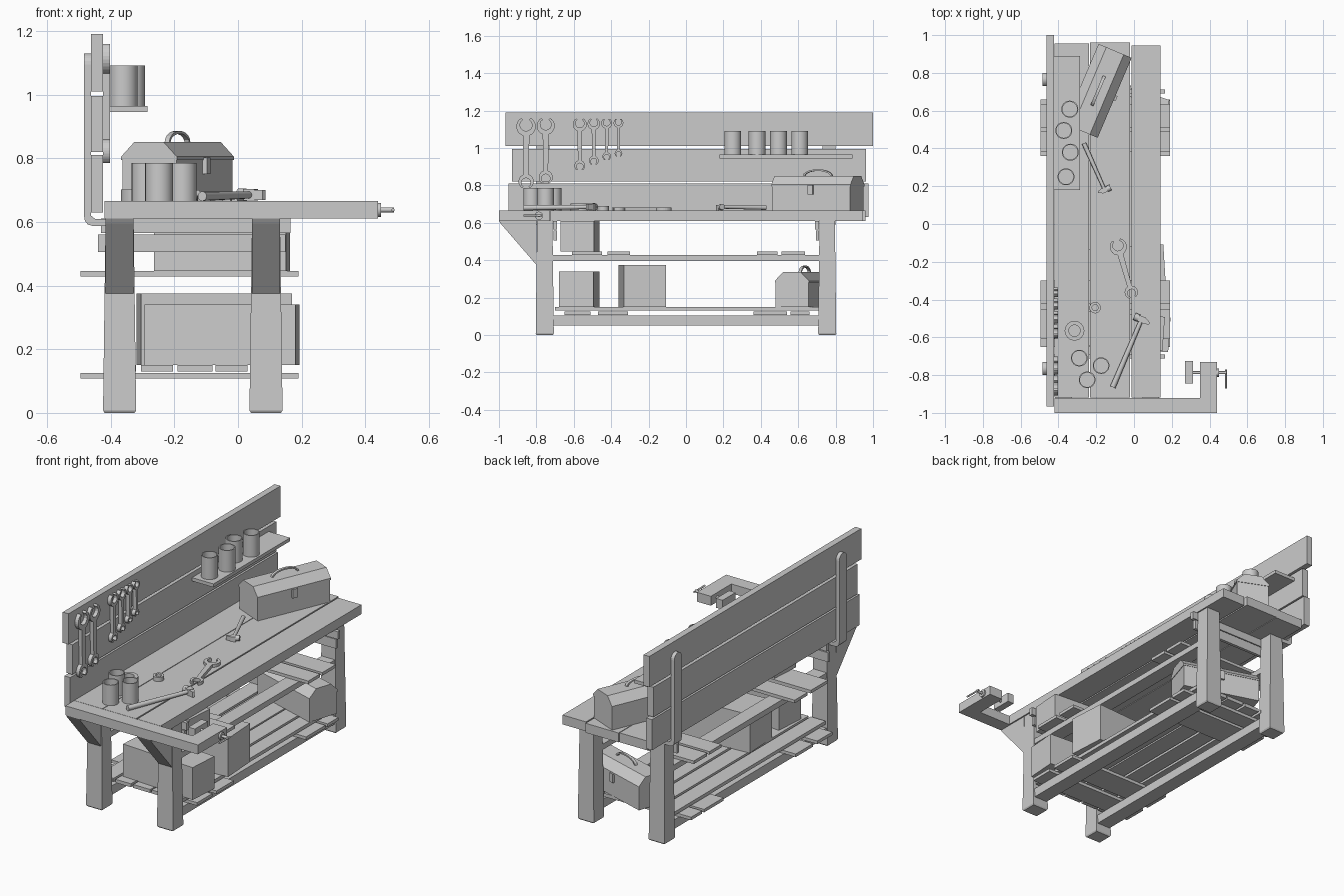
import bpy, bmesh, math
from mathutils import Matrix, Vector
from math import sin, cos, pi, radians

if "Cube" in bpy.data.objects:
    bpy.data.objects.remove(bpy.data.objects["Cube"])


def finish(name, bm, mat=None, smooth=False):
    bmesh.ops.recalc_face_normals(bm, faces=bm.faces)
    me = bpy.data.meshes.new(name)
    bm.to_mesh(me)
    bm.free()
    ob = bpy.data.objects.new(name, me)
    bpy.context.collection.objects.link(ob)
    if mat is not None:
        ob.matrix_world = mat
    if smooth:
        bpy.context.view_layer.objects.active = ob
        ob.select_set(True)
        bpy.ops.object.shade_smooth_by_angle(angle=radians(35))
        ob.select_set(False)
    return ob


def place(x, y, z, deg=0):
    return Matrix.Translation((x, y, z)) @ Matrix.Rotation(radians(deg), 4, 'Z')


def box(name, x0, x1, y0, y1, z0, z1, mat=None):
    bm = bmesh.new()
    bmesh.ops.create_cube(bm, size=1)
    for v in bm.verts:
        v.co = ((x0 + x1) / 2 + v.co.x * (x1 - x0), (y0 + y1) / 2 + v.co.y * (y1 - y0),
                (z0 + z1) / 2 + v.co.z * (z1 - z0))
    return finish(name, bm, mat)


def prism(name, pts, axis, a, b, mat=None, smooth=False):
    """Extrude a 2D outline from a to b along the given axis."""
    conv = {'x': lambda u, v, w: (w, u, v), 'y': lambda u, v, w: (u, w, v),
            'z': lambda u, v, w: (u, v, w)}[axis]
    bm = bmesh.new()
    lo = [bm.verts.new(conv(u, v, a)) for u, v in pts]
    hi = [bm.verts.new(conv(u, v, b)) for u, v in pts]
    bm.faces.new(lo)
    bm.faces.new(hi)
    for i in range(len(pts)):
        j = (i + 1) % len(pts)
        bm.faces.new((lo[i], lo[j], hi[j], hi[i]))
    return finish(name, bm, mat, smooth)


def lathe(name, prof, loc, n=24):
    """Revolve a closed (radius, z) profile around z."""
    bm = bmesh.new()
    rings = [[bm.verts.new((r * cos(2 * pi * k / n), r * sin(2 * pi * k / n), z))
              for r, z in prof] for k in range(n)]
    m = len(prof)
    for k in range(n):
        p, q = rings[k], rings[(k + 1) % n]
        for i in range(m):
            bm.faces.new((p[i], p[(i + 1) % m], q[(i + 1) % m], q[i]))
    bmesh.ops.remove_doubles(bm, verts=bm.verts, dist=1e-5)
    return finish(name, bm, Matrix.Translation(loc), True)


def rod(name, p, q, r, mat=None, r2=None):
    p, q = Vector(p), Vector(q)
    bm = bmesh.new()
    rot = Vector((0, 0, 1)).rotation_difference(q - p).to_matrix().to_4x4()
    bmesh.ops.create_cone(bm, cap_ends=True, segments=12, radius1=r, radius2=r2 or r,
                          depth=(q - p).length, matrix=Matrix.Translation((p + q) / 2) @ rot)
    return finish(name, bm, mat, True)


# Tapered legs with chamfered feet, and long rails between them
for lx in (-0.372, 0.088):
    for ly in (-0.755, 0.755):
        bm = bmesh.new()
        rings = []
        for h, z in ((0.047, 0), (0.052, 0.008), (0.044, 0.61)):
            rings.append([bm.verts.new((lx + sx * h, ly + sy * h * 0.93, z))
                          for sx, sy in ((-1, -1), (1, -1), (1, 1), (-1, 1))])
        bm.faces.new(rings[0])
        bm.faces.new(rings[2])
        for a, b in zip(rings, rings[1:]):
            for i in range(4):
                bm.faces.new((a[i], a[(i + 1) % 4], b[(i + 1) % 4], b[i]))
        finish("leg", bm)
    box("lower_rail", lx - 0.043, lx + 0.043, -0.74, 0.74, 0.052, 0.105)
    box("middle_rail", lx - 0.043, lx + 0.043, -0.74, 0.74, 0.395, 0.428)
    # Diagonal brace under the front overhang
    prism("front_brace", [(-1, 0.61), (-0.8, 0.61), (-0.8, 0.375), (-0.99, 0.595)],
          'x', lx - 0.044, lx + 0.044)

# End aprons under the top
for s in (-1, 1):
    ya, yb = sorted((s * 0.69, s * 0.712))
    box("upper_apron", -0.43, 0.165, ya, yb, 0.565, 0.61)
    box("lower_apron", -0.44, 0.15, ya + 0.004, yb, 0.505, 0.56)

# Cross slats of both shelves
for y0, y1 in ((-0.61, -0.45), (-0.42, -0.30), (0.38, 0.49), (0.51, 0.635)):
    box("middle_slat", -0.495, 0.19, y0, y1, 0.428, 0.446)
for y0, y1 in ((-0.65, -0.51), (-0.47, -0.31), (0.36, 0.54), (0.56, 0.66)):
    box("lower_slat", -0.495, 0.19, y0, y1, 0.108, 0.126)
for x0, x1 in ((-0.415, -0.32), (-0.305, -0.205), (-0.19, -0.08), (-0.07, 0.03), (0.045, 0.13)):
    box("lower_shelf_board", x0, x1, -0.70, 0.72, 0.13, 0.15)

# Table top boards and the L-shaped front board carrying the vise
for x0, x1, y1 in ((-0.42, -0.238, 0.955), (-0.234, -0.02, 0.96), (-0.012, 0.14, 0.945)):
    box("top_board", x0, x1, -0.918, y1, 0.61, 0.665)
prism("front_board", [(-0.42, -1), (0.44, -1), (0.44, -0.73), (0.35, -0.73), (0.35, -0.92),
                      (-0.42, -0.92)], 'z', 0.61, 0.665)
box("vise_jaw", 0.27, 0.312, -0.845, -0.725, 0.61, 0.665)
rod("vise_screw", (0.30, -0.787, 0.638), (0.49, -0.787, 0.638), 0.008)
rod("vise_collar", (0.44, -0.787, 0.638), (0.45, -0.787, 0.638), 0.022)
rod("vise_handle", (0.487, -0.87, 0.638), (0.487, -0.77, 0.638), 0.005)

# Back panel boards and metal straps behind them
for y0, y1, z0, z1 in ((-0.95, 0.975, 0.63, 0.81), (-0.93, 0.962, 0.82, 0.995),
                       (-0.965, 1.0, 1.01, 1.19)):
    box("back_board", -0.462, -0.424, y0, y1, z0, z1)
for y in (-0.765, 0.765):
    arc = [(y + 0.035 * cos(k * pi / 10), 1.095 + 0.035 * sin(k * pi / 10)) for k in range(11)]
    prism("back_strap", [(y - 0.035, 0.62), (y + 0.035, 0.62)] + arc, 'x', -0.484, -0.462)
    prism("strap_foot", [(-0.484, 0.62), (-0.481, 0.603), (-0.472, 0.592), (-0.455, 0.587),
                         (-0.41, 0.587), (-0.41, 0.609), (-0.448, 0.609), (-0.462, 0.62)],
          'y', y - 0.035, y + 0.035)

# Wall shelf and cups
box("wall_shelf", -0.424, -0.285, 0.18, 0.89, 0.945, 0.965)


def cup(x, y, z, r, h):
    lathe("cup", [(0, 0), (r, 0), (r, h), (r - 0.006, h), (r - 0.006, 0.01), (0, 0.01)], (x, y, z))


for x, y in ((-0.36, 0.25), (-0.337, 0.38), (-0.372, 0.495), (-0.34, 0.608)):
    cup(x, y, 0.965, 0.045, 0.127)
for x, y in ((-0.29, -0.71), (-0.174, -0.75), (-0.248, -0.825)):
    cup(x, y, 0.665, 0.044, 0.12)

# Rolls on the table
for x, y, r0, r1, h in ((-0.315, -0.565, 0.03, 0.052, 0.037), (-0.206, -0.443, 0.016, 0.03, 0.025)):
    lathe("tape_roll", [(r0, 0), (r1, 0), (r1, h), (r0, h)], (x, y, 0.665))


# Open-ended wrench outline: v runs from 0 to length
def wrench_outline(length, R):
    def head(R):
        c = length / 2 - R * 0.87
        out = [(R * cos(radians(a)), c + R * sin(radians(a))) for a in range(-70, 61, 13)]
        inn = [(R * 0.62 * cos(radians(a)), c + R * 0.15 + R * 0.62 * sin(radians(a)))
               for a in range(60, -241, -25)]
        left = [(-u, v) for u, v in reversed(out)]
        return out + inn + left
    top = head(R)
    bottom = [(-u, -v) for u, v in head(R * 0.78)]
    return top + bottom


for y, z0, z1, R in ((-0.855, 0.785, 1.16, 0.052), (-0.75, 0.81, 1.16, 0.048),
                     (-0.568, 0.88, 1.158, 0.037), (-0.493, 0.91, 1.158, 0.033),
                     (-0.424, 0.935, 1.157, 0.029), (-0.361, 0.953, 1.157, 0.026)):
    prism("hanging_wrench", wrench_outline(z1 - z0, R), 'x', -0.424, -0.402,
          place(0, y, (z0 + z1) / 2))
prism("table_wrench", wrench_outline(0.32, 0.045), 'z', 0, 0.018, place(-0.05, -0.237, 0.665, 16))


# Hammers: local handle runs along -y from the head
def hammer(x, y, deg, length, s):
    m = place(x, y, 0.665, deg)
    rod("hammer_handle", (0, -length, 0.016), (0, 0.01, 0.02), 0.015 * s, m, 0.011 * s)
    box("hammer_head", -0.018 * s, 0.018 * s, -0.017 * s, 0.017 * s, 0.002, 0.038 * s, m)
    rod("hammer_face", (-0.042 * s, 0, 0.02), (-0.015 * s, 0, 0.02), 0.02 * s, m)
    prism("hammer_peen", [(0.018 * s, -0.016 * s), (0.045 * s, -0.012 * s), (0.05 * s, 0.0),
                          (0.018 * s, 0.016 * s)], 'z', 0.004, 0.036 * s, m)


hammer(0.04, -0.505, -23, 0.39, 1)
hammer(-0.155, 0.18, 204, 0.27, 0.8)


# Toolbox: long side along local y, latch on local +x
def toolbox(x, y, z, deg):
    m = place(x, y, z, deg)
    prism("toolbox_body", [(-0.092, 0), (0.092, 0), (0.092, 0.13), (-0.092, 0.13)],
          'y', -0.227, 0.227, m)
    prism("toolbox_lid", [(-0.095, 0.13), (0.095, 0.13), (0.095, 0.14), (0.05, 0.186),
                          (-0.05, 0.186), (-0.095, 0.14)], 'y', -0.23, 0.23, m)
    box("toolbox_latch", 0.09, 0.106, -0.014, 0.014, 0.085, 0.138, m)
    arch = [(0.085 * cos(k * pi / 10), 0.184 + 0.037 * sin(k * pi / 10)) for k in range(11)]
    inner = [(u * 0.88, 0.184 + (v - 0.184) * 0.76) for u, v in reversed(arch)]
    prism("toolbox_handle", arch + inner, 'x', -0.008, 0.008, m)


toolbox(-0.19, 0.705, 0.665, -23)
toolbox(-0.06, 0.635, 0.15, 72.5)

# Storage boxes on the shelves
for x, y, z, w, d, h, a in ((-0.05, -0.57, 0.15, 0.475, 0.185, 0.19, 4),
                            (-0.075, -0.235, 0.15, 0.475, 0.225, 0.225, -3.5),
                            (-0.05, -0.567, 0.446, 0.415, 0.18, 0.163, 4)):
    box("storage_box", -w / 2, w / 2, -d / 2, d / 2, 0, h, place(x, y, z, -a))
